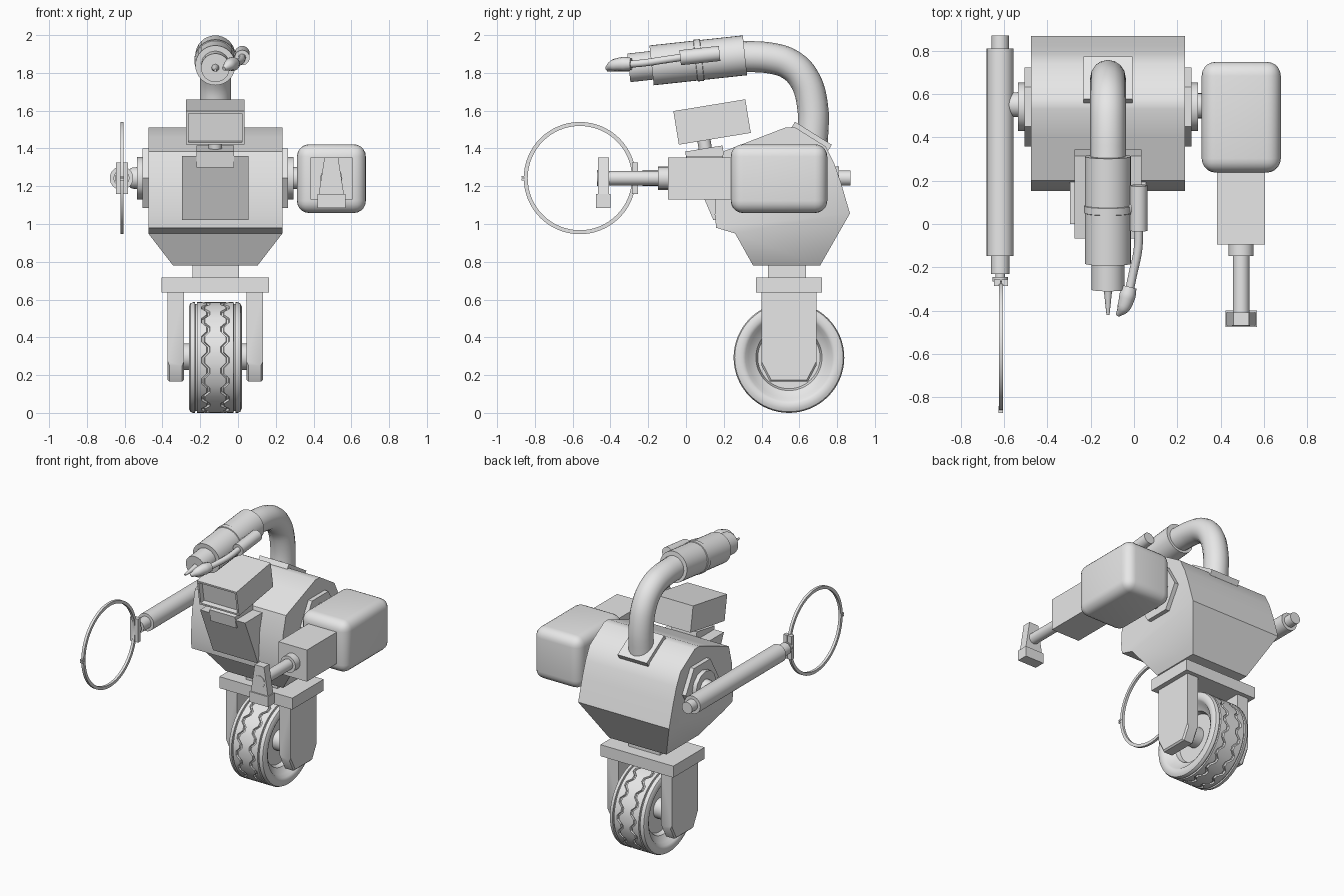
import bpy, bmesh, math
from mathutils import Vector, Matrix

if "Cube" in bpy.data.objects:
    bpy.data.objects.remove(bpy.data.objects["Cube"])

grey = bpy.data.materials.new("plain_grey")
grey.diffuse_color = (0.8, 0.8, 0.8, 1)
grey.use_nodes = True
grey.node_tree.nodes["Principled BSDF"].inputs["Base Color"].default_value = grey.diffuse_color
CX = -0.12          # centre line of the body
AY, AZ = 0.54, 1.243  # shoulder axis


def finish(name, bm, smooth=32):
    bmesh.ops.remove_doubles(bm, verts=bm.verts, dist=1e-5)
    bmesh.ops.recalc_face_normals(bm, faces=bm.faces)
    me = bpy.data.meshes.new(name)
    bm.to_mesh(me)
    bm.free()
    me.materials.append(grey)
    me.shade_smooth()
    me.set_sharp_from_angle(angle=math.radians(smooth))
    ob = bpy.data.objects.new(name, me)
    bpy.context.collection.objects.link(ob)
    return ob


def box_bm(x0, x1, y0, y1, z0, z1):
    bm = bmesh.new()
    bmesh.ops.create_cube(bm, size=1, matrix=Matrix.Translation(
        ((x0 + x1) / 2, (y0 + y1) / 2, (z0 + z1) / 2))
        @ Matrix.Diagonal((x1 - x0, y1 - y0, z1 - z0, 1)))
    return bm


def box(name, *dims, bevel=0, segs=1):
    bm = box_bm(*dims)
    if bevel:
        bmesh.ops.bevel(bm, geom=bm.edges[:], offset=bevel, segments=segs,
                        profile=0.5, affect='EDGES')
    return finish(name, bm)


def prism_bm(pts, a, b, axis='x'):
    bm = bmesh.new()
    at = (lambda c, p: (c, p[0], p[1])) if axis == 'x' else (lambda c, p: (p[0], c, p[1]))
    f = bm.faces.new([bm.verts.new(at(a, p)) for p in pts])
    ext = bmesh.ops.extrude_face_region(bm, geom=[f], use_keep_orig=True)
    move = Vector((b - a, 0, 0)) if axis == 'x' else Vector((0, b - a, 0))
    bmesh.ops.translate(bm, vec=move, verts=[v for v in ext['geom'] if isinstance(v, bmesh.types.BMVert)])
    return bm


def lathe(name, start, direction, profile, n=32, wobble=None):
    """Turn (distance, radius) points around an axis."""
    bm = bmesh.new()
    rot = Vector(direction).to_track_quat('Z', 'Y')
    rings = []
    for i in range(n):
        a = 2 * math.pi * i / n
        ring = []
        for k, (s, r) in enumerate(profile):
            s += wobble(k, i) if wobble else 0
            ring.append(bm.verts.new(Vector(start) + rot @ Vector((r * math.cos(a), r * math.sin(a), s))))
        rings.append(ring)
    for i in range(n):
        p, q = rings[i], rings[(i + 1) % n]
        for k in range(len(profile) - 1):
            bm.faces.new((p[k], q[k], q[k + 1], p[k + 1]))
    bmesh.ops.dissolve_degenerate(bm, dist=1e-6, edges=bm.edges)
    return finish(name, bm)


def rod(name, start, direction, length, r, n=24):
    return lathe(name, start, direction, [(0, 0), (0, r), (length, r), (length, 0)], n)


def pipe(name, pts, depth, radii=None, res=5, sides=6):
    cu = bpy.data.curves.new(name, 'CURVE')
    cu.dimensions = '3D'
    cu.bevel_depth, cu.bevel_resolution, cu.resolution_u = depth, sides, res
    cu.use_fill_caps = True
    sp = cu.splines.new('BEZIER')
    sp.bezier_points.add(len(pts) - 1)
    for i, (b, p) in enumerate(zip(sp.bezier_points, pts)):
        b.co = p
        b.handle_left_type = b.handle_right_type = 'AUTO'
        b.radius = radii[i] if radii else 1
    tmp = bpy.data.objects.new(name + "_path", cu)
    bpy.context.collection.objects.link(tmp)
    bpy.context.view_layer.update()
    me = tmp.evaluated_get(bpy.context.evaluated_depsgraph_get()).to_mesh()
    bm = bmesh.new()
    bm.from_mesh(me)
    bpy.data.objects.remove(tmp)
    return finish(name, bm, 40)


# wheel with two zigzag grooves and two plain edge grooves
half = [(0.055, 0), (0.055, 0.165), (0.085, 0.175), (0.11, 0.215), (0.132, 0.23), (0.14, 0.245),
        (0.14, 0.27), (0.132, 0.287), (0.118, 0.293), (0.108, 0.293), (0.106, 0.283),
        (0.098, 0.283), (0.096, 0.293), (0.060, 0.293), (0.056, 0.281), (0.046, 0.281), (0.042, 0.293)]
profile = [(-s, r) for s, r in half] + half[::-1]
zig = {13, 14, 15, 16, 17, 18, 19, 20}
lathe("wheel", (CX, 0.545, 0.293), (1, 0, 0), profile, 64,
      lambda k, i: (0.014 if (i // 2) % 2 else -0.014) * (1 if k < 17 else -1) if k in zig else 0)
rod("axle", (CX - 0.2, 0.545, 0.297), (1, 0, 0), 0.4, 0.07)

# fork
leg = [(0.40, 0.64), (0.40, 0.25), (0.445, 0.165), (0.645, 0.165), (0.69, 0.25), (0.69, 0.64)]
for side, x0 in (("left", -0.372), ("right", 0.046)):
    bm = prism_bm(leg, x0, x0 + 0.086)
    low = [e for e in bm.edges if all(v.co.z < 0.26 for v in e.verts)
           and abs(e.verts[0].co.x - e.verts[1].co.x) < 1e-4]
    bmesh.ops.bevel(bm, geom=low, offset=0.01, segments=1, affect='EDGES')
    finish(f"fork_leg_{side}", bm)
box("fork_plate", -0.405, 0.165, 0.37, 0.72, 0.637, 0.718)
box("fork_neck", -0.24, 0.005, 0.434, 0.635, 0.71, 0.79)

# body, tapering towards the bottom
shape = [(0.20, 1.385), (0.40, 1.462), (0.53, 1.512), (0.58, 1.51), (0.74, 1.41), (0.785, 1.32),
         (0.82, 1.22), (0.868, 1.056), (0.71, 0.78), (0.355, 0.78), (0.26, 0.95), (0.16, 0.98),
         (0.152, 1.05), (0.165, 1.25)]
bm = prism_bm(shape, CX - 0.355, CX + 0.355)
for sgn in (-1, 1):
    pair = [v for v in bm.verts if (v.co.x - CX) * sgn > 0
            and (abs(v.co.z - 1.056) < 1e-4 or abs(v.co.z - 0.95) < 1e-4)]
    bmesh.ops.connect_verts(bm, verts=pair)
for v in bm.verts:
    if v.co.z < 0.8:
        v.co.x = CX + (v.co.x - CX) * 0.63
finish("body", bm)

# chest wedge
finish("chest_panel", prism_bm([(0.0, 1.36), (0.24, 1.36), (0.24, 1.02), (0.145, 1.02)], -0.296, 0.055))

# head: tilted box with recessed front
tilt = Matrix.Rotation(math.radians(9.3), 4, 'X')
place = Matrix.Translation((CX, 0.138, 1.54)) @ tilt
bm = box_bm(-0.155, 0.155, -0.193, 0.193, -0.09, 0.09)
bm.faces.ensure_lookup_table()
front = [f for f in bm.faces if f.calc_center_median().y < -0.19]
bmesh.ops.inset_region(bm, faces=front, thickness=0.018)
bmesh.ops.inset_region(bm, faces=front, thickness=0.001, depth=-0.035)
bmesh.ops.transform(bm, matrix=place, verts=bm.verts)
finish("head", bm)
bm = box_bm(-0.1, 0.1, -0.1, 0.1, -0.05, 0.035)
bmesh.ops.transform(bm, matrix=Matrix.Translation((CX, 0.1, 1.365)) @ tilt, verts=bm.verts)
finish("neck_block", bm)
rod("neck_post", (CX, 0.105, 1.38), (0, -0.16, 1), 0.1, 0.035)

# shoulders
for side, sgn in (("left", -1), ("right", 1)):
    for label, s0, s1, r, n in (("plate", 0.33, 0.385, 0.182, 6), ("ring", 0.38, 0.415, 0.112, 12)):
        rod(f"shoulder_{label}_{side}", (CX + sgn * s0, AY, AZ), (sgn, 0, 0), s1 - s0, r, n)
lathe("shoulder_cone_left", (CX - 0.41, 0.55, AZ), (-1, 0, 0), [(0, 0), (0, 0.058), (0.03, 0.056), (0.08, 0.025), (0.08, 0)], 24)
rod("shoulder_pin_right", (CX + 0.41, 0.545, AZ), (1, 0, 0), 0.06, 0.058)

# left arm: stepped rod along y, clip and hoop
lathe("left_arm", (-0.617, 0.87, AZ), (0, -1, 0),
      [(0, 0), (0, 0.04), (0.06, 0.04), (0.06, 0.062), (1.018, 0.062), (1.018, 0.042), (1.1, 0.042),
       (1.1, 0.022), (1.115, 0.022), (1.115, 0.035), (1.135, 0.035), (1.135, 0)])
for side, x0 in (("left", -0.646), ("right", -0.612)):
    box(f"hoop_clip_{side}", x0, x0 + 0.03, -0.285, -0.255, 1.16, 1.325)
lathe("hoop", (-0.614, -0.562, AZ), (1, 0, 0),
      [(-0.009, 0.276), (-0.009, 0.297), (0.009, 0.297), (0.009, 0.276), (-0.009, 0.276)], 64)
for i, z in enumerate((1.235, 1.25)):
    box(f"hoop_catch_{i}", -0.625, -0.603, -0.872, -0.84, z - 0.005, z + 0.005)

# right arm
box("right_upper_arm", 0.312, 0.677, 0.237, 0.748, 1.058, 1.422, bevel=0.065, segs=5)
box("right_forearm", 0.383, 0.605, -0.095, 0.3, 1.13, 1.353)
lathe("right_wrist", (0.494, -0.09, AZ), (0, -1, 0),
      [(0, 0), (0, 0.058), (0.058, 0.058), (0.058, 0.038), (0.32, 0.038), (0.32, 0)])
finish("right_hand_plate", prism_bm([(0.458, 1.353), (0.53, 1.353), (0.562, 1.15), (0.426, 1.15)],
                                    -0.467, -0.408, 'y'))
rod("right_hand_disc", (0.494, -0.46, AZ), (0, -1, 0), 0.011, 0.042)
box("right_hand_block", 0.422, 0.568, -0.476, -0.4, 1.085, 1.158)

# top pipe on its flange
bm = box_bm(-0.114, 0.114, -0.115, 0.115, -0.02, 0.018)
bmesh.ops.transform(bm, matrix=Matrix.Translation((CX, 0.665, 1.465))
                    @ Matrix.Rotation(math.radians(-32), 4, 'X'), verts=bm.verts)
finish("pipe_flange", bm)
pipe("top_pipe", [(CX, y, z) for y, z in ((0.668, 1.40), (0.668, 1.64), (0.622, 1.775), (0.55, 1.845),
                                          (0.46, 1.876), (0.29, 1.888))], 0.082)

# nozzle and its side burner
aim = Vector((0, -0.492, -0.053)).normalized()
lathe("nozzle", (CX, 0.312, 1.893), aim,
      [(0, 0), (0, 0.106), (0.228, 0.106), (0.23, 0.111), (0.262, 0.111), (0.264, 0.106),
       (0.497, 0.106), (0.497, 0.076), (0.618, 0.076), (0.618, 0)])
lathe("nozzle_tip", (CX, -0.29, 1.828), aim, [(0, 0), (0, 0.021), (0.13, 0.007), (0.13, 0)], 16)
rod("burner_tank", (0.022, 0.178, 1.903), aim, 0.21, 0.04)
rod("burner_mount", (-0.05, 0.07, 1.88), (1, 0.0, 0.1), 0.07, 0.03, 16)
pipe("burner_hose", [(0.022, -0.02, 1.883), (0.018, -0.12, 1.868), (-0.005, -0.23, 1.852),
                     (-0.022, -0.31, 1.846)], 0.02, sides=3)
pipe("burner_horn", [(-0.02, -0.29, 1.847), (-0.03, -0.33, 1.847), (-0.048, -0.385, 1.84),
                     (-0.075, -0.42, 1.822)], 0.036, [0.9, 1.05, 0.85, 0.3], sides=4)
